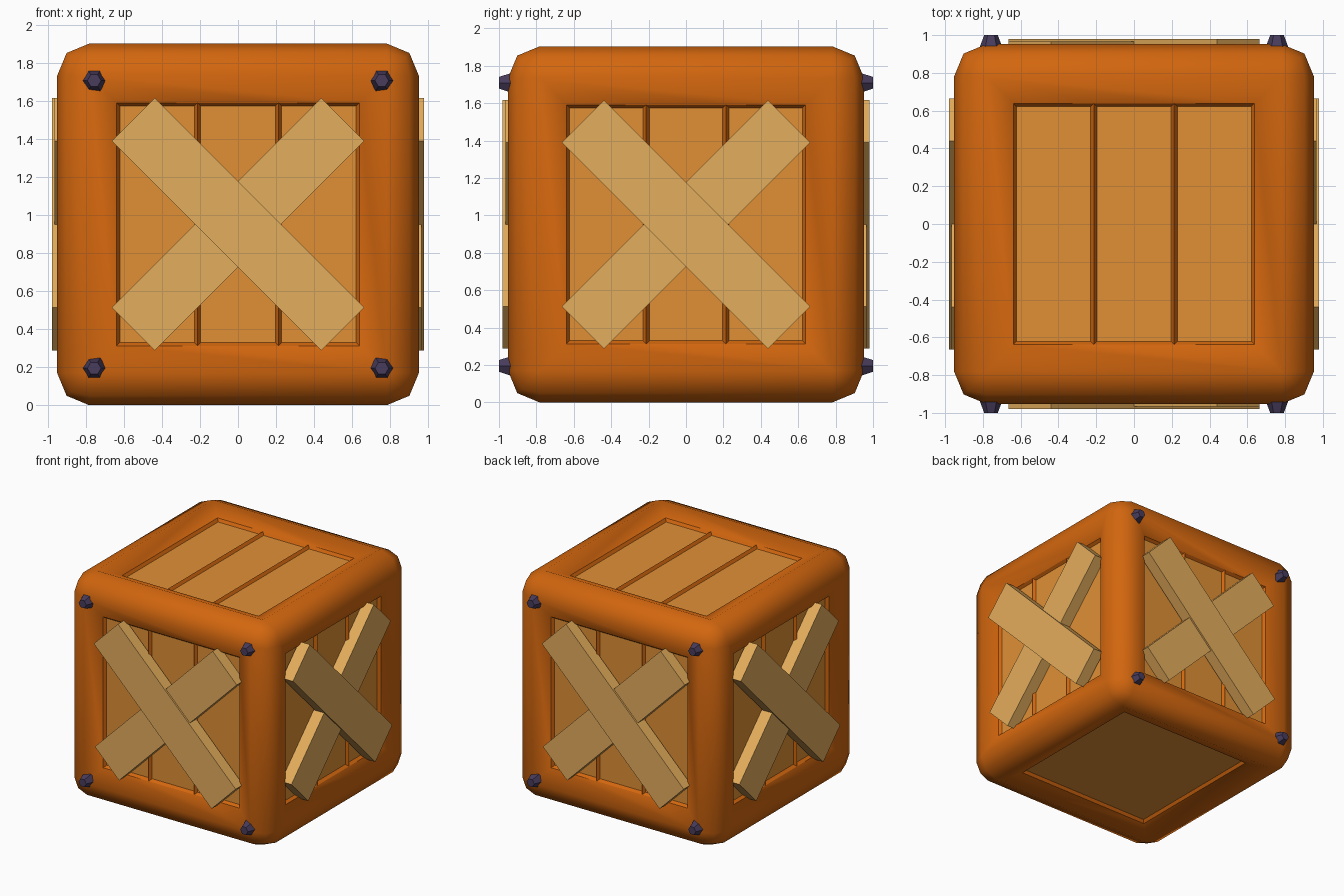
import bpy, bmesh, math
from mathutils import Matrix, Vector

if "Cube" in bpy.data.objects:
    bpy.data.objects.remove(bpy.data.objects["Cube"], do_unlink=True)

HALF = 0.952          # half size of the crate body
CENTRE = Vector((0, 0, HALF))


def material(name, rgb):
    # sRGB bytes to linear
    lin = [((c / 255 + 0.055) / 1.055) ** 2.4 if c > 10 else c / 255 / 12.92 for c in rgb]
    mat = bpy.data.materials.new(name)
    mat.use_nodes = True
    mat.diffuse_color = (*lin, 1)
    mat.node_tree.nodes["Principled BSDF"].inputs["Base Color"].default_value = (*lin, 1)
    return mat


frame_orange = material("frame orange", (210, 102, 14))
panel_orange = material("panel light orange", (224, 144, 53))
plank_tan = material("plank tan", (228, 173, 92))
bolt_purple = material("bolt dark purple", (72, 60, 92))


def finish(name, bm, *mats):
    mesh = bpy.data.meshes.new(name)
    bm.normal_update()
    bm.to_mesh(mesh)
    bm.free()
    for m in mats:
        mesh.materials.append(m)
    obj = bpy.data.objects.new(name, mesh)
    bpy.context.collection.objects.link(obj)
    return obj


# Crate body: rounded cube whose faces slope in to sunken panels
bm = bmesh.new()
bmesh.ops.create_cube(bm, size=2 * HALF)
bmesh.ops.bevel(bm, geom=bm.edges[:], offset=0.17, segments=2, profile=0.5, affect='EDGES')
bm.normal_update()
for f in bm.faces:
    f.smooth = True


def facing(n):
    return [f for f in bm.faces if f.normal.dot(n) > 0.999]


for n in [Vector(v) for v in ((1, 0, 0), (-1, 0, 0), (0, 1, 0), (0, -1, 0), (0, 0, 1), (0, 0, -1))]:
    bmesh.ops.inset_individual(bm, faces=facing(n), thickness=0.202, depth=-0.06)
    bm.normal_update()
    # Three boards on every face but the underside
    if n.z > -0.5:
        across = Vector((1, 0, 0)) if n.z > 0.5 else n.cross(Vector((0, 0, 1)))
        edges = [e for e in facing(n)[0].edges
                 if abs((e.verts[0].co - e.verts[1].co).normalized().dot(across)) > 0.9]
        bmesh.ops.subdivide_edges(bm, edges=edges, cuts=2, use_grid_fill=True)
        bm.normal_update()
    boards = facing(n)
    rims = bmesh.ops.inset_individual(bm, faces=boards, thickness=0.024, depth=-0.024)["faces"]
    bm.normal_update()
    for f in rims:
        f.smooth = False
        f.material_index = 0
    for f in boards:
        f.smooth = False
        f.material_index = 1
bmesh.ops.translate(bm, verts=bm.verts, vec=CENTRE)
finish("crate_body", bm, frame_orange, panel_orange)


def plank(name, turn, tilt, outer):
    # Diagonal board on the front, turned about z to its side
    thick = 0.1
    b = bmesh.new()
    bmesh.ops.create_cube(b, size=1, matrix=Matrix.Diagonal((1.56, thick, 0.32, 1)))
    place = (Matrix.Translation(CENTRE) @ Matrix.Rotation(turn, 4, 'Z')
             @ Matrix.Translation((0, -outer + thick / 2, 0)) @ Matrix.Rotation(tilt, 4, 'Y'))
    bmesh.ops.transform(b, matrix=place, verts=b.verts)
    finish(name, b, plank_tan)


# Crossed planks on the four sides
for i, side in enumerate(("front", "left", "back", "right")):
    turn = i * math.pi / 2
    plank(side + "_upper_plank", turn, math.pi / 4, 0.98)
    plank(side + "_lower_plank", turn, -math.pi / 4, 0.966)

# Hexagonal bolts at the corners of the front and back
for side, sy in (("front", -1), ("back", 1)):
    for sx in (-1, 1):
        for sz in (-1, 1):
            b = bmesh.new()
            bmesh.ops.create_cone(b, cap_ends=True, segments=6, radius1=0.066, radius2=0.036, depth=0.08)
            spin = Matrix.Rotation(-sy * math.pi / 2, 4, 'X') @ Matrix.Rotation(math.pi / 6, 4, 'Z')
            # Keep a corner of the hexagon pointing sideways
            if max(abs(v.co.x) for v in b.verts) > 0.065:
                spin = Matrix.Rotation(-sy * math.pi / 2, 4, 'X')
            bmesh.ops.transform(b, verts=b.verts, matrix=Matrix.Translation(
                CENTRE + Vector((sx * 0.757, sy * 0.96, sz * 0.757))) @ spin)
            finish(f"{side}_bolt_{'left' if sx > 0 else 'right'}_{'top' if sz > 0 else 'bottom'}", b, bolt_purple)
